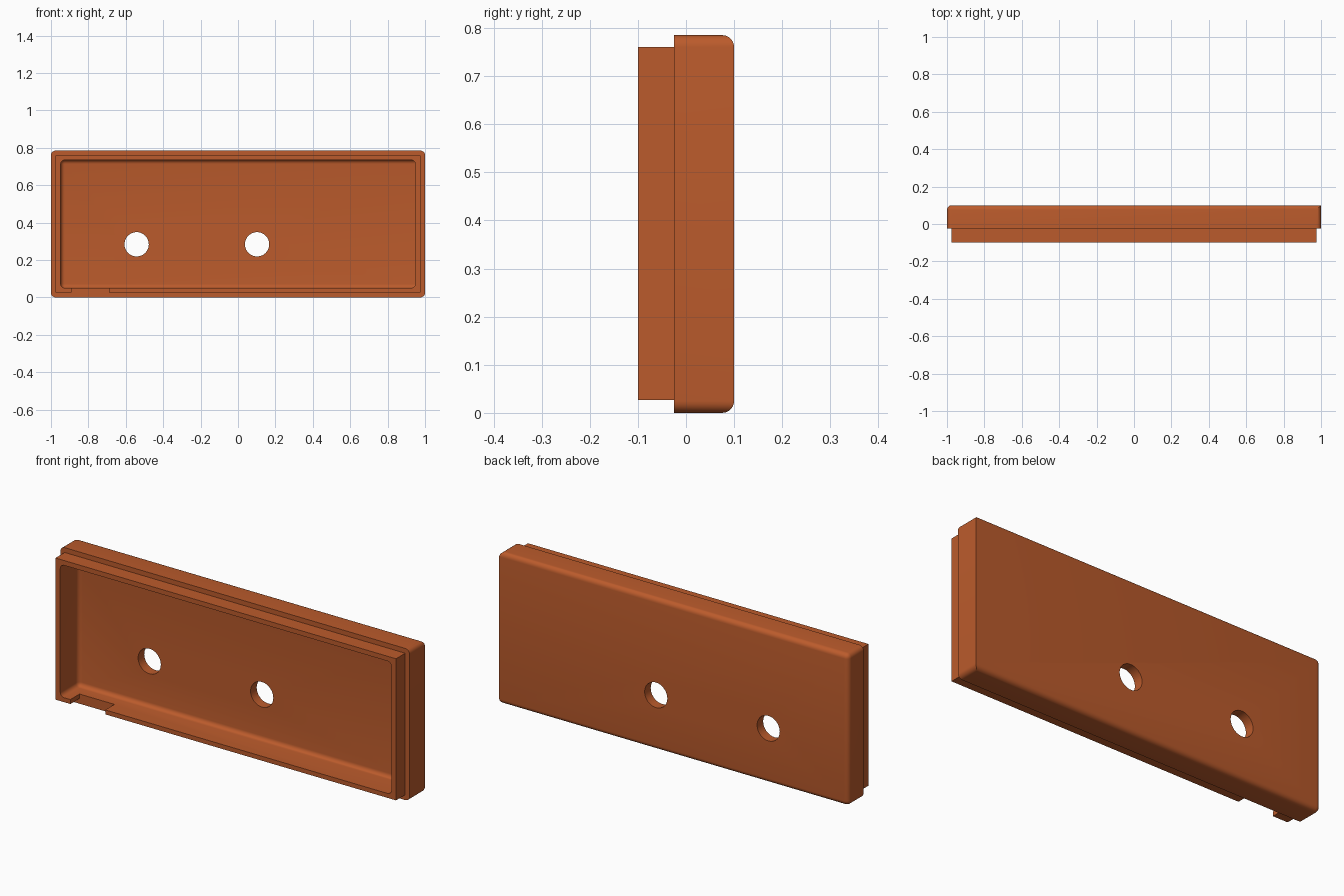
import bpy, bmesh, math

if "Cube" in bpy.data.objects:
    bpy.data.objects.remove(bpy.data.objects["Cube"])

orange = bpy.data.materials.new("burnt orange")
orange.diffuse_color = (0.50, 0.105, 0.025, 1)
orange.use_nodes = True
orange.node_tree.nodes["Principled BSDF"].inputs["Base Color"].default_value = orange.diffuse_color


def block(name, x0, x1, y0, y1, z0, z1, radius=0.0):
    """Box; with a radius, rounds its corners and all back edges but the +x one."""
    bm = bmesh.new()
    bmesh.ops.create_cube(bm, size=1)
    for v in bm.verts:
        v.co = (x0 if v.co.x < 0 else x1,
                y0 if v.co.y < 0 else y1,
                z0 if v.co.z < 0 else z1)
    if radius:
        picked = []
        for e in bm.edges:
            a, b = e.verts[0].co, e.verts[1].co
            corner = abs(a.y - b.y) > 1e-5
            back = min(a.y, b.y) > y1 - 1e-5
            open_end = min(a.x, b.x) > x1 - 1e-5
            if corner or (back and not open_end):
                picked.append(e)
        bmesh.ops.bevel(bm, geom=picked, offset=radius, offset_type='OFFSET',
                        segments=6, profile=0.5, affect='EDGES')
    bmesh.ops.recalc_face_normals(bm, faces=bm.faces)
    return finish(bm, name)


def peg(name, x, z, radius):
    """Cylinder along y."""
    bm = bmesh.new()
    bmesh.ops.create_cone(bm, cap_ends=True, segments=48, radius1=radius,
                          radius2=radius, depth=1)
    for v in bm.verts:
        v.co = (x + v.co.x, -v.co.z, z + v.co.y)
    bmesh.ops.recalc_face_normals(bm, faces=bm.faces)
    return finish(bm, name)


def finish(bm, name):
    mesh = bpy.data.meshes.new(name)
    bm.to_mesh(mesh)
    bm.free()
    mesh.materials.append(orange)
    obj = bpy.data.objects.new(name, mesh)
    bpy.context.collection.objects.link(obj)
    return obj


def combine(target, tool, operation):
    """Apply a boolean and discard the tool."""
    mod = target.modifiers.new(operation.lower(), 'BOOLEAN')
    mod.operation = operation
    mod.solver = 'EXACT'
    mod.object = tool
    bpy.context.view_layer.objects.active = target
    bpy.ops.object.modifier_apply(modifier=mod.name)
    bpy.data.objects.remove(tool, do_unlink=True)


# Rounded outer shell with a stepped lip on its open front
cover = block("cover", -1, 1, -0.025, 0.10, 0, 0.785, 0.025)
lip = block("lip", -0.975, 0.975, -0.10, 0.02, 0.027, 0.76)
combine(cover, lip, 'UNION')

# Hollow interior
cavity = block("cavity", -0.948, 0.948, -0.30, 0.05, 0.05, 0.735, 0.022)
combine(cover, cavity, 'DIFFERENCE')

# Cable notch through the bottom of the lip
notch = block("notch", -0.89, -0.69, -0.30, -0.025, -0.10, 0.10)
combine(cover, notch, 'DIFFERENCE')

# Two round holes through the back panel
for hole_x in (-0.542, 0.102):
    combine(cover, peg("hole", hole_x, 0.284, 0.065), 'DIFFERENCE')

# Smooth fillets, crisp edges
bpy.ops.object.select_all(action='DESELECT')
cover.select_set(True)
bpy.context.view_layer.objects.active = cover
bpy.ops.object.shade_smooth_by_angle(angle=math.radians(30))
